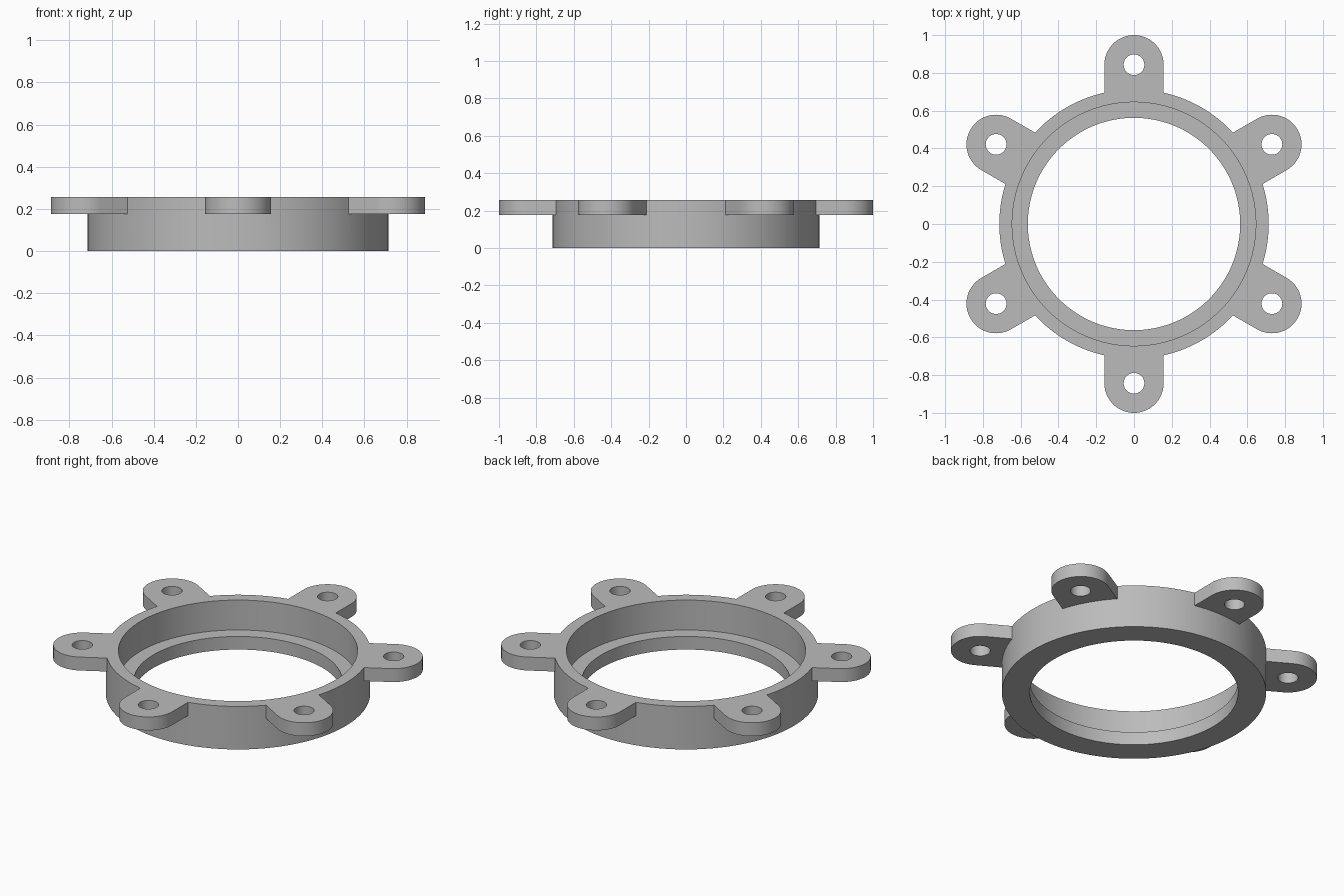
import bpy, bmesh
from math import sin, cos, pi, radians
from mathutils import Matrix, Vector

OUTER, BORE, LIP = 0.713, 0.645, 0.562      # ring radii
HEIGHT, LEDGE, LUG_BASE = 0.256, 0.078, 0.176
LUG_R, LUG_DIST, HOLE_R = 0.157, 0.843, 0.055
SEGMENTS = 144

if "Cube" in bpy.data.objects:
    bpy.data.objects.remove(bpy.data.objects["Cube"])

grey = bpy.data.materials.new("plain grey")
grey.use_nodes = True
colour = (0.5, 0.5, 0.5, 1)
grey.diffuse_color = colour
grey.node_tree.nodes["Principled BSDF"].inputs["Base Color"].default_value = colour


def make_object(name, bm):
    bmesh.ops.recalc_face_normals(bm, faces=bm.faces)
    mesh = bpy.data.meshes.new(name)
    bm.to_mesh(mesh)
    bm.free()
    mesh.materials.append(grey)
    obj = bpy.data.objects.new(name, mesh)
    bpy.context.collection.objects.link(obj)
    return obj


def extrude_outline(bm, points, z0, z1):
    """Closed prism from a flat outline."""
    face = bm.faces.new([bm.verts.new((x, y, z0)) for x, y in points])
    top = bmesh.ops.extrude_face_region(bm, geom=[face])["geom"]
    verts = [v for v in top if isinstance(v, bmesh.types.BMVert)]
    bmesh.ops.translate(bm, verts=verts, vec=(0, 0, z1 - z0))


def around(points):
    """The six lug positions, turned about the centre."""
    for i in range(6):
        turn = Matrix.Rotation(radians(30 + 60 * i), 2)
        yield [turn @ Vector(p) for p in points]


def combine(target, tool, operation):
    mod = target.modifiers.new(operation.lower(), "BOOLEAN")
    mod.operation, mod.object, mod.solver = operation, tool, "EXACT"
    bpy.ops.object.select_all(action="DESELECT")
    bpy.context.view_layer.objects.active = target
    target.select_set(True)
    bpy.ops.object.modifier_apply(modifier=mod.name)
    bpy.data.objects.remove(tool)


# Stepped ring, turned from its cross-section
bm = bmesh.new()
section = [(LIP, 0), (OUTER, 0), (OUTER, HEIGHT), (BORE, HEIGHT), (BORE, LEDGE), (LIP, LEDGE)]
verts = [bm.verts.new((r, 0, z)) for r, z in section]
edges = [bm.edges.new((verts[i - 1], verts[i])) for i in range(len(verts))]
bmesh.ops.spin(bm, geom=verts + edges, cent=(0, 0, 0), axis=(0, 0, 1),
               angle=2 * pi, steps=SEGMENTS, use_merge=True)
bmesh.ops.remove_doubles(bm, verts=bm.verts, dist=1e-5)
ring = make_object("flanged_ring", bm)

# Round-ended lugs, rooted inside the ring wall
bm = bmesh.new()
root = (OUTER + BORE) / 2
lug = [(root, -LUG_R)]
for i in range(33):
    a = -pi / 2 + pi * i / 32
    lug.append((LUG_DIST + LUG_R * cos(a), LUG_R * sin(a)))
lug.append((root, LUG_R))
for outline in around(lug):
    extrude_outline(bm, outline, LUG_BASE, HEIGHT)
combine(ring, make_object("mounting_lugs", bm), "UNION")

# Bolt holes through the lugs
bm = bmesh.new()
hole = [(LUG_DIST + HOLE_R * cos(2 * pi * i / 32), HOLE_R * sin(2 * pi * i / 32))
        for i in range(32)]
for outline in around(hole):
    extrude_outline(bm, outline, LUG_BASE - 0.1, HEIGHT + 0.1)
combine(ring, make_object("bolt_holes", bm), "DIFFERENCE")

# Smooth round walls with crisp edges
bpy.ops.object.shade_smooth_by_angle(angle=radians(30))
